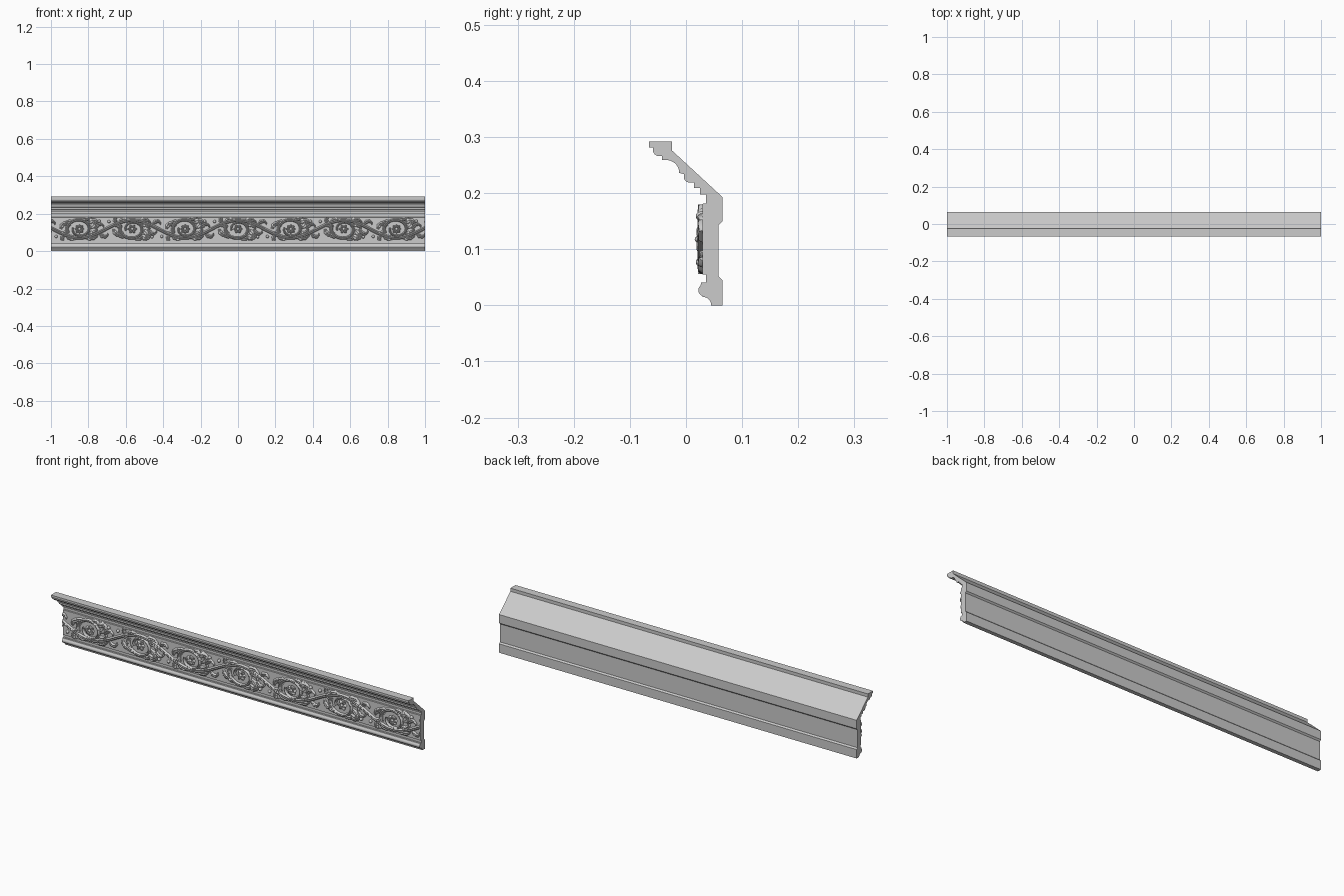
import bpy, bmesh, math
from math import sin, cos, pi, radians
from mathutils import Vector

if "Cube" in bpy.data.objects:
    bpy.data.objects.remove(bpy.data.objects["Cube"])

PANEL_Y, MID_Z, STEP = 0.0295, 0.118, 0.2825


def finish(bm, name, angle=35):
    bmesh.ops.recalc_face_normals(bm, faces=bm.faces)
    me = bpy.data.meshes.new(name)
    bm.to_mesh(me)
    bm.free()
    ob = bpy.data.objects.new(name, me)
    bpy.context.collection.objects.link(ob)
    bpy.ops.object.select_all(action='DESELECT')
    bpy.context.view_layer.objects.active = ob
    ob.select_set(True)
    bpy.ops.object.shade_smooth_by_angle(angle=radians(angle))
    return ob


def arc(cy, cz, r, a0, a1, n=8):
    return [(cy + r * cos(radians(a0 + (a1 - a0) * i / n)),
             cz + r * sin(radians(a0 + (a1 - a0) * i / n))) for i in range(n + 1)]


# cornice body: moulded profile extruded along x
profile = [(-.025, .292), (-.066, .292), (-.066, .281), (-.059, .281)]
profile += arc(-.048, .277, .011, 180, 270)
profile += [(-.043, .266), (-.043, .259)]
profile += arc(-.035, .236, .023, 90, 0)
profile += [(-.004, .234)]
profile += arc(.006, .229, .010, 180, 270)
profile += [(.014, .219), (.014, .209), (.025, .209), (.025, .198), (.036, .198),
            (.036, .182), (PANEL_Y, .181), (PANEL_Y, .055), (.036, .055),
            (.036, .041), (.027, .041)]
profile += arc(.033, .027, .011, 130, 250)
profile += arc(.030, .0, .015, 90, 0)
profile += [(.065, 0), (.065, .045), (.058, .052), (.058, .143), (.065, .150),
            (.065, .193), (-.025, .276)]
bm = bmesh.new()
face = bm.faces.new([bm.verts.new((-1, y, z)) for y, z in profile])
ext = bmesh.ops.extrude_face_region(bm, geom=[face])
bmesh.ops.translate(bm, vec=(2, 0, 0), verts=[g for g in ext["geom"] if isinstance(g, bmesh.types.BMVert)])
finish(bm, "cornice_body", 25)


# raised ribbon along a flat path: domed section, optional central groove
def ribbon(bm, pts, width, height, groove=0.0, k=8):
    rings = []
    for i, (x, z) in enumerate(pts):
        a, b = pts[max(i - 1, 0)], pts[min(i + 1, len(pts) - 1)]
        d = Vector((b[0] - a[0], b[1] - a[1])).normalized()
        u = i / (len(pts) - 1)
        w, h = width(u), height(u)
        ring = []
        for j in range(k + 1):
            t = -cos(pi * j / k)
            y = PANEL_Y + .001 - h * math.sqrt(max(0, 1 - t * t)) * (1 - groove * math.exp(-(t / .3) ** 2))
            pz = min(max(z + d.x * t * w, .056), .180)
            ring.append(bm.verts.new((x - d.y * t * w, y, pz)))
        rings.append(ring)
    for r, q in zip(rings, rings[1:]):
        for j in range(k):
            bm.faces.new((r[j], r[j + 1], q[j + 1], q[j]))


# curled acanthus stroke: heading in degrees, turning from curl0 to curl1 degrees in total
def leaf(bm, place, u, v, heading, length, curl0, curl1, w, h=.011, n=14):
    pts, a = [], radians(heading)
    for i in range(n + 1):
        pts.append(place(u, v))
        t = i / n
        a += radians(curl0 + (curl1 - curl0) * t) / n
        u += cos(a) * length / n
        v += sin(a) * length / n
    ribbon(bm, pts,
           lambda t: w * (sin(pi * min(1, .12 + .88 * t ** .8)) + .12) * (1 + .16 * cos(t * 22)),
           lambda t: h * (.6 + .4 * sin(pi * t)), .4)


def dome(bm, x, z, r, h, depth=0.0):
    ret = bmesh.ops.create_uvsphere(bm, u_segments=12, v_segments=8, radius=1)
    for p in ret["verts"]:
        p.co = Vector((x + p.co.x * r, PANEL_Y - depth + p.co.y * h, z + p.co.z * r))


# rosette with petals and a raised eye
def rosette(bm, place, big):
    n = 8 if big else 6
    for i in range(n):
        a = 2 * pi * i / n
        pts = [place((.006 + .019 * t / 6) * cos(a), (.006 + .019 * t / 6) * sin(a)) for t in range(7)]
        ribbon(bm, pts, lambda t: .0085 * sin(pi * (.25 + .7 * t)),
               lambda t: .009 + .005 * sin(pi * t), .3)
    x, z = place(0, 0)
    dome(bm, x, z, .009, .014)


bm = bmesh.new()
# running wavy stem
n = 280
stem = []
for i in range(n + 1):
    x = -1.1 + 2.2 * i / n
    stem.append((x, MID_Z - .047 * cos(pi * (x + .8475) / STEP)))
ribbon(bm, stem, lambda t: .009, lambda t: .011, .35)

# (u, v, heading, length, start curl, end curl, half width)
STROKES = [
    (-.050, .015, 130, .065, 60, 200, .010),
    (-.035, .035, 150, .060, 60, 260, .009),
    (.010, .046, 35, .060, -40, -240, .009),
    (.040, .030, 40, .085, -20, -330, .011),
    (.050, .005, 15, .090, 60, 330, .011),
    (.045, -.020, -20, .070, 40, 260, .010),
    (.030, -.045, -10, .080, -20, 200, .010),
    (-.020, -.050, 190, .070, -20, -220, .010),
    (-.055, -.010, 200, .065, 40, -200, .010),
    (.085, .000, 75, .070, -60, -300, .009),
    (.110, -.025, -60, .060, 60, 280, .009),
    (-.100, .000, 80, .070, -40, -320, .010),
    (-.085, -.030, 230, .055, 60, 260, .009),
]
for c in range(-1, 8):
    cx, s = -.8475 + STEP * c, (1 if c % 2 == 0 else -1)

    def place(u, v, cx=cx, s=s):
        return cx + u, MID_Z + s * v

    # scroll winding in around the rosette
    spiral = []
    for i in range(41):
        a = radians(205 - 400 * i / 40)
        r = .060 - .030 * i / 40
        spiral.append(place(r * 1.15 * cos(a), r * .95 * sin(a)))
    ribbon(bm, spiral, lambda t: .009 - .004 * t, lambda t: .012, .35)
    rosette(bm, place, s > 0)
    for u, v, hd, ln, c0, c1, w in STROKES:
        leaf(bm, place, u, v, hd, ln, c0, c1, w)
    # small curl buds between scrolls
    for u, v in ((.105, .042), (-.125, -.040)):
        bx, bz = place(u, v)
        dome(bm, bx, bz, .008, .012)

# trim the frieze flush with both ends
for sx in (-1, 1):
    bmesh.ops.bisect_plane(bm, geom=bm.verts[:] + bm.edges[:] + bm.faces[:], dist=1e-6,
                           plane_co=(sx, 0, 0), plane_no=(sx, 0, 0), clear_outer=True)
frieze = finish(bm, "scroll_frieze", 50)
# make sure the open ribbons face the front
bm = bmesh.new()
bm.from_mesh(frieze.data)
open_faces = set()
for e in bm.edges:
    if e.is_boundary:
        open_faces.update(e.link_faces)
done = set()
for f0 in open_faces:
    if f0 in done:
        continue
    island, stack = {f0}, [f0]
    while stack:
        f = stack.pop()
        for e in f.edges:
            for g in e.link_faces:
                if g not in island:
                    island.add(g)
                    stack.append(g)
    done |= island
    if sum(f.normal.y * f.calc_area() for f in island) > 0:
        bmesh.ops.reverse_faces(bm, faces=list(island))
bm.to_mesh(frieze.data)
bm.free()
